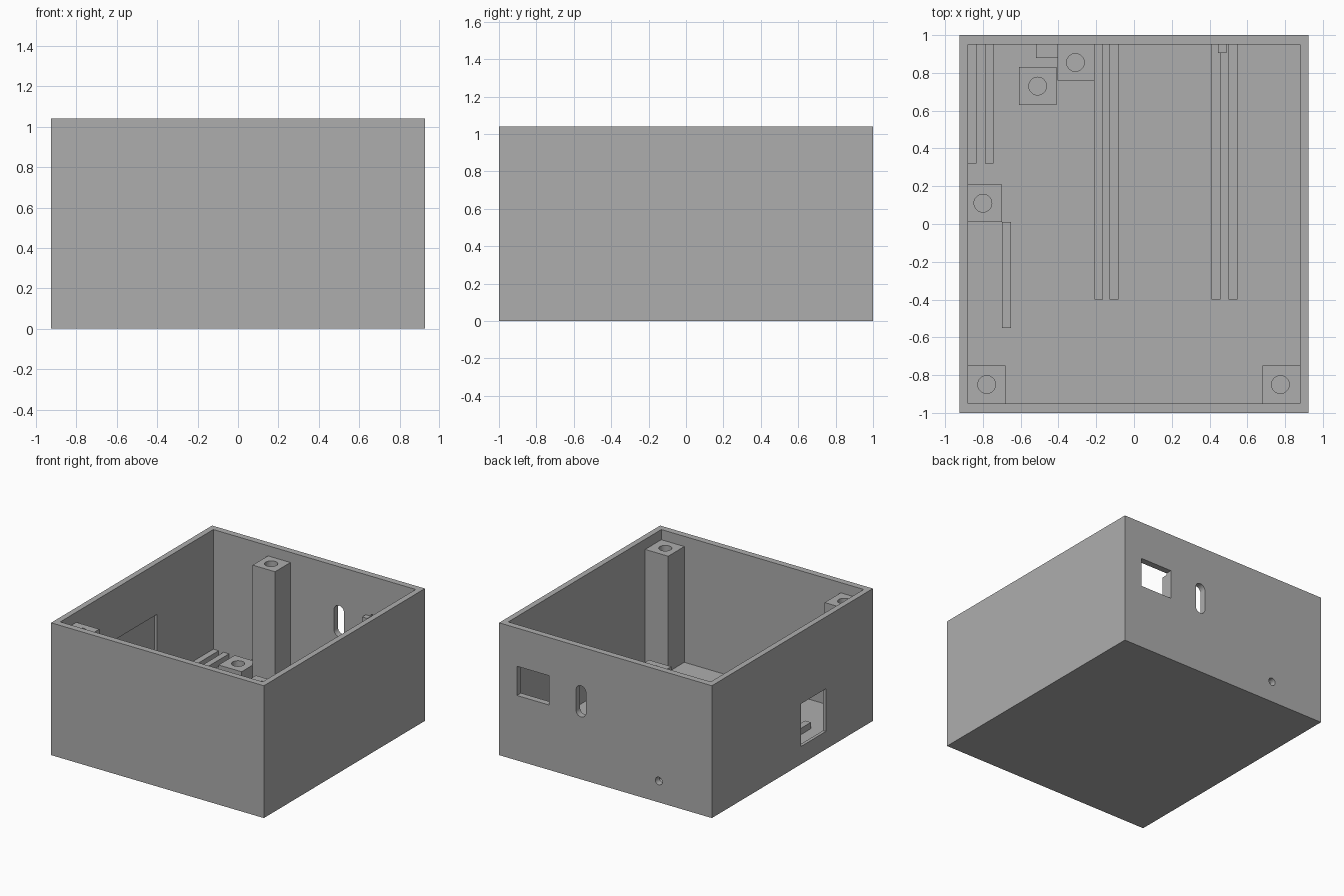
import bpy, bmesh
from mathutils import Matrix

if "Cube" in bpy.data.objects:
    bpy.data.objects.remove(bpy.data.objects["Cube"], do_unlink=True)

GREY = (0.42, 0.42, 0.42, 1)
mat = bpy.data.materials.new("plain grey")
mat.use_nodes = True
mat.diffuse_color = GREY
mat.node_tree.nodes["Principled BSDF"].inputs["Base Color"].default_value = GREY

HX, HY, HEIGHT = 0.925, 1.0, 1.04      # outer half sizes and height
IX, IY, FLOOR = 0.88, 0.95, 0.05       # inner half sizes and floor level
RAIL_TOP, BOSS_TOP, POST_TOP = 0.1, 0.17, 0.96


def finish(name, bm):
    mesh = bpy.data.meshes.new(name)
    bm.to_mesh(mesh)
    bm.free()
    mesh.materials.append(mat)
    ob = bpy.data.objects.new(name, mesh)
    bpy.context.collection.objects.link(ob)
    return ob


def box(name, x, y, z):
    """Box from (min, max) ranges."""
    bm = bmesh.new()
    bmesh.ops.create_cube(bm, size=1)
    for v in bm.verts:
        for i, (lo, hi) in enumerate((x, y, z)):
            v.co[i] = lo if v.co[i] < 0 else hi
    return finish(name, bm)


def rod(name, centre, radius, length, axis="Z"):
    bm = bmesh.new()
    turn = Matrix.Rotation(1.5707963, 4, "X") if axis == "Y" else Matrix()
    bmesh.ops.create_cone(bm, cap_ends=True, segments=48, radius1=radius, radius2=radius,
                          depth=length, matrix=Matrix.Translation(centre) @ turn)
    return finish(name, bm)


def cut(ob, cutters):
    """Subtract the cutters, bake the result and drop the cutters."""
    for c in cutters:
        c.hide_render = True
        mod = ob.modifiers.new("cut", "BOOLEAN")
        mod.operation, mod.solver, mod.object = "DIFFERENCE", "EXACT", c
    graph = bpy.context.evaluated_depsgraph_get()
    baked = bpy.data.meshes.new_from_object(ob.evaluated_get(graph))
    ob.modifiers.clear()
    ob.data = baked
    for c in cutters:
        bpy.data.objects.remove(c, do_unlink=True)


# Open-topped case
case = box("case", (-HX, HX), (-HY, HY), (0, HEIGHT))
cut(case, [box("cavity", (-IX, IX), (-IY, IY), (FLOOR, HEIGHT + 0.2))])

# Back wall: window, upright slot and round hole; side wall: recess and port
back = (0.9, 1.1)
SLOT_X, SLOT_R = 0.213, 0.043
cut(case, [
    box("window", (0.49, 0.77), back, (0.51, 0.74)),
    box("slot_middle", (SLOT_X - SLOT_R, SLOT_X + SLOT_R), back, (0.533, 0.692)),
    rod("slot_top", (SLOT_X, 1, 0.692), SLOT_R, 0.2, "Y"),
    rod("slot_bottom", (SLOT_X, 1, 0.533), SLOT_R, 0.2, "Y"),
    rod("round_hole", (-0.464, 1, 0.168), 0.03, 0.2, "Y"),
    box("recess", (-0.9, -0.8), (-0.77, 0.25), (FLOOR, 0.64)),
    box("port", (-1.0, -0.8), (-0.416, -0.106), (0.14, 0.475)),
])

# Screw posts and bosses: name, x range, y range, top, hole centre, hole depth
for name, x, y, top, hole, depth in (
    ("front_right_post", (-IX, -0.68), (-IY, -0.75), POST_TOP, (-0.78, -0.85), 0.4),
    ("front_left_post", (0.68, IX), (-IY, -0.75), POST_TOP, (0.775, -0.85), 0.4),
    ("back_post", (-0.405, -0.21), (0.76, IY), POST_TOP, (-0.31, 0.855), 0.4),
    ("back_boss", (-0.61, -0.41), (0.63, 0.83), BOSS_TOP, (-0.51, 0.73), 0.12),
    ("side_boss", (-IX, -0.70), (0.01, 0.21), BOSS_TOP, (-0.80, 0.11), 0.12),
):
    post = box(name, x, y, (FLOOR, top))
    cut(post, [rod("screw_hole", (*hole, top), 0.047, depth * 2)])

# Pairs of floor rails that hold upright boards
for i, (x, start) in enumerate(((-IX, 0.32), (-0.79, 0.32), (-0.21, -0.4),
                                (-0.13, -0.4), (0.41, -0.4), (0.50, -0.4))):
    box(f"floor_rail_{i + 1}", (x, x + 0.047), (start, IY), (FLOOR, RAIL_TOP))

# Small supports behind the openings
box("port_rail", (-0.70, -0.65), (-0.55, 0.01), (FLOOR, RAIL_TOP))
box("round_hole_support", (-0.52, -0.405), (0.88, IY), (FLOOR, 0.13))
box("window_stop", (0.445, 0.49), (0.905, IY), (0.51, 0.725))
